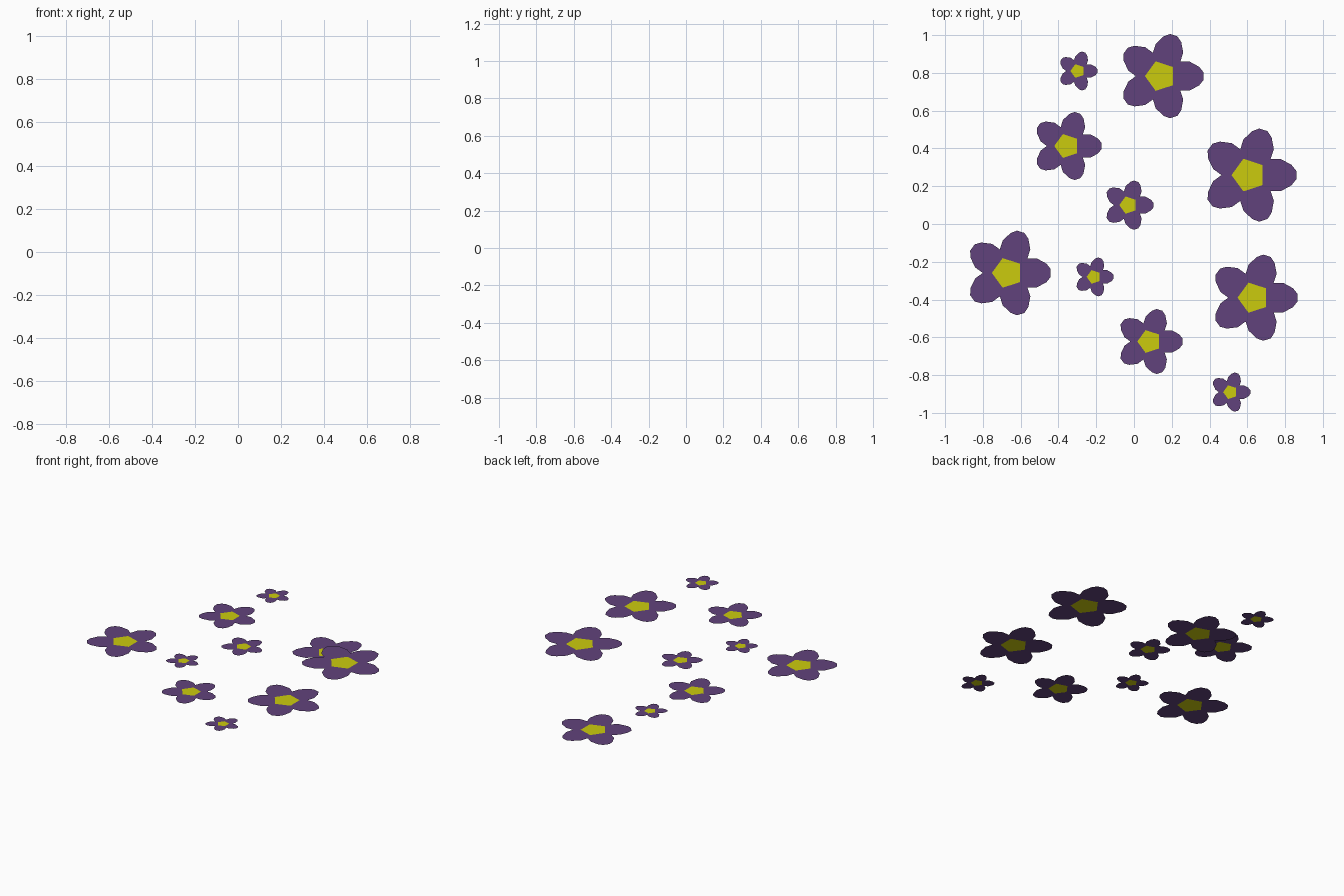
import bpy, bmesh
from math import cos, sin, pi

if "Cube" in bpy.data.objects:
    bpy.data.objects.remove(bpy.data.objects["Cube"])

def material(name, rgb):
    m = bpy.data.materials.new(name)
    m.diffuse_color = (*rgb, 1)
    m.use_nodes = True
    m.node_tree.nodes["Principled BSDF"].inputs["Base Color"].default_value = m.diffuse_color
    return m

purple = material("petal_purple", (0.12, 0.055, 0.2))
yellow = material("centre_yellow", (0.6, 0.6, 0.004))

# Half outline of a petal pointing along +x, for a flower of reach 1
R = 0.36                                   # pentagon centre radius
BASE = (R * cos(pi / 5), R * sin(pi / 5))
NOTCH = (0.53 * cos(pi / 5), 0.53 * sin(pi / 5))
HALF = [BASE, NOTCH, (0.43, 0.335), (0.68, 0.335), (0.90, 0.215), (1.0, 0.09)]
PETAL = HALF + [(x, -y) for x, y in reversed(HALF)]

def flower(name, x, y, z, reach):
    bm = bmesh.new()
    def face(points, mat):
        f = bm.faces.new([bm.verts.new((px * reach, py * reach, 0)) for px, py in points])
        f.material_index = mat
        f.normal_update()
        if f.normal.z < 0:
            f.normal_flip()
    # Five petals around a pentagon
    for k in range(5):
        a = 2 * pi * k / 5
        face([(px * cos(a) - py * sin(a), px * sin(a) + py * cos(a)) for px, py in PETAL], 0)
    face([(R * cos(pi / 5 + 2 * pi * k / 5), R * sin(pi / 5 + 2 * pi * k / 5)) for k in range(5)], 1)
    bmesh.ops.remove_doubles(bm, verts=bm.verts, dist=1e-5)
    me = bpy.data.meshes.new(name)
    bm.to_mesh(me)
    bm.free()
    me.materials.append(purple)
    me.materials.append(yellow)
    ob = bpy.data.objects.new(name, me)
    ob.location = (x, y, z)
    bpy.context.collection.objects.link(ob)

# One low flower, the rest floating at one height
TOP = 0.255
for i, (x, y, z, r) in enumerate([
        (0.14, 0.783, 0, 0.228), (-0.299, 0.81, TOP, 0.105), (-0.356, 0.413, TOP, 0.184),
        (0.607, 0.259, TOP, 0.252), (-0.03, 0.10, TOP, 0.133), (-0.67, -0.259, TOP, 0.229),
        (-0.213, -0.28, TOP, 0.105), (0.632, -0.39, TOP, 0.233), (0.081, -0.622, TOP, 0.176),
        (0.51, -0.89, TOP, 0.106)]):
    flower(f"flower_{i + 1}", x, y, z, r)
